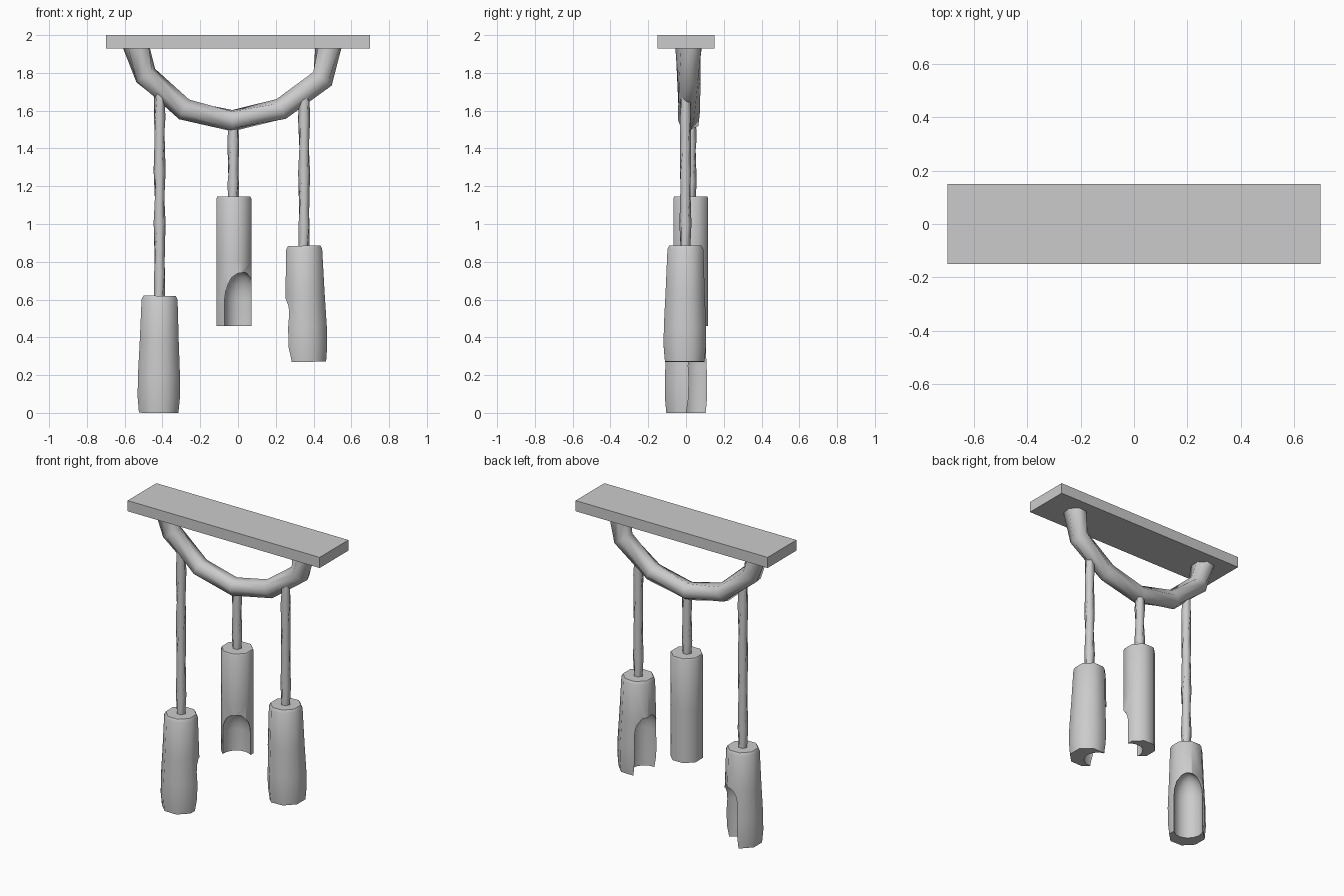
import bpy, bmesh, math
from mathutils import Vector

if "Cube" in bpy.data.objects:
    bpy.data.objects.remove(bpy.data.objects["Cube"])


def finish(obj, angle=50):
    bpy.ops.object.select_all(action='DESELECT')
    obj.select_set(True)
    bpy.context.view_layer.objects.active = obj
    bpy.ops.object.shade_smooth_by_angle(angle=math.radians(angle))


def tube(name, points, radii, sides=8, twist=0.0, phase=0.0):
    """Loft rings of given radius along a path in the XZ plane, turning each ring by twist."""
    pts = [Vector(p) for p in points]
    bm = bmesh.new()
    rings = []
    for i, (p, r) in enumerate(zip(pts, radii)):
        t = (pts[min(i + 1, len(pts) - 1)] - pts[max(i - 1, 0)]).normalized()
        v = Vector((0, 1, 0))
        u = v.cross(t).normalized()
        ring = []
        for k in range(sides):
            a = phase + twist * i + 2 * math.pi * k / sides
            ring.append(bm.verts.new(p + r * (math.cos(a) * u + math.sin(a) * v)))
        rings.append(ring)
    for a, b in zip(rings, rings[1:]):
        for k in range(sides):
            n = (k + 1) % sides
            bm.faces.new((a[k], a[n], b[n], b[k]))
    bm.faces.new(rings[0][::-1])
    bm.faces.new(rings[-1])
    bmesh.ops.recalc_face_normals(bm, faces=bm.faces[:])
    mesh = bpy.data.meshes.new(name)
    bm.to_mesh(mesh)
    bm.free()
    obj = bpy.data.objects.new(name, mesh)
    bpy.context.collection.objects.link(obj)
    return obj


def hanging_pod(name, xy_top, xy_bottom, z0, z1, profile, facing, notch):
    """Eight-sided pod with a domed scoop cut from its lower side."""
    pts, radii = [], []
    for f, r in profile:
        x, y = (b + (t - b) * f for t, b in zip(xy_top, xy_bottom))
        pts.append((x, y, z0 + (z1 - z0) * f))
        radii.append(r)
    pod = tube(name, pts, radii, 8, phase=math.pi / 8)
    a = math.radians(facing)
    cx = xy_bottom[0] + 0.072 * math.cos(a)
    cy = xy_bottom[1] + 0.072 * math.sin(a)
    dome = 0.15
    cpts, crad = [(cx, cy, z0 - 0.05)], [0.089]
    for i in range(6):
        s = math.radians(17 * i)
        cpts.append((cx, cy, z0 + notch - dome + dome * math.sin(s)))
        crad.append(0.089 * math.cos(s))
    cutter = tube(name + "_cutter", cpts, crad, 14, phase=0.1)
    cutter.hide_render = True
    mod = pod.modifiers.new("scoop", 'BOOLEAN')
    mod.operation = 'DIFFERENCE'
    mod.solver = 'EXACT'
    mod.object = cutter
    bpy.context.view_layer.objects.active = pod
    bpy.ops.object.modifier_apply(modifier=mod.name)
    bpy.data.objects.remove(cutter)
    finish(pod)


def cord(name, x, y, z0, z1):
    """Thin twisted cord."""
    n = max(4, round((z1 - z0) / 0.13))
    pts = [(x, y, z0 + (z1 - z0) * i / n) for i in range(n + 1)]
    radii = [0.032 if i % 2 else 0.029 for i in range(n + 1)]
    finish(tube(name, pts, radii, 6, twist=0.4), 62)


# Ceiling plate
bpy.ops.mesh.primitive_cube_add(size=1, location=(0, 0, 1.965))
plate = bpy.context.object
plate.name = "top_plate"
plate.scale = (1.4, 0.3, 0.07)
bpy.ops.object.transform_apply(location=False, rotation=False, scale=True)

# Sagging branch loop
loop_xz = [(-0.54, 1.955), (-0.49, 1.785), (-0.285, 1.607), (-0.03, 1.548),
           (0.23, 1.607), (0.445, 1.77), (0.482, 1.955)]
branch = tube("branch_loop", [(x, 0.015, z) for x, z in loop_xz],
              [0.073, 0.063, 0.06, 0.058, 0.06, 0.063, 0.073], 7, twist=0.35)
finish(branch, 58)

# Cords
cord("left_cord", -0.415, 0.0, 0.60, 1.69)
cord("middle_cord", -0.025, 0.025, 1.12, 1.54)
cord("right_cord", 0.35, -0.003, 0.86, 1.69)

# Pods: (height fraction, radius) from bottom to top
straight = [(0, 0.1), (0.5, 0.1), (0.985, 0.1), (1, 0.095)]
flared = [(0, 0.113), (0.13, 0.121), (0.3, 0.121), (0.6, 0.112), (0.97, 0.103), (1, 0.093)]
hanging_pod("left_pod", (-0.415, 0.0), (-0.42, 0.0), 0.0, 0.62, flared, 57, 0.40)
hanging_pod("middle_pod", (-0.022, 0.025), (-0.022, 0.025), 0.46, 1.145, straight, 300, 0.29)
hanging_pod("right_pod", (0.35, -0.003), (0.362, -0.007), 0.27, 0.885, flared, 165, 0.40)
